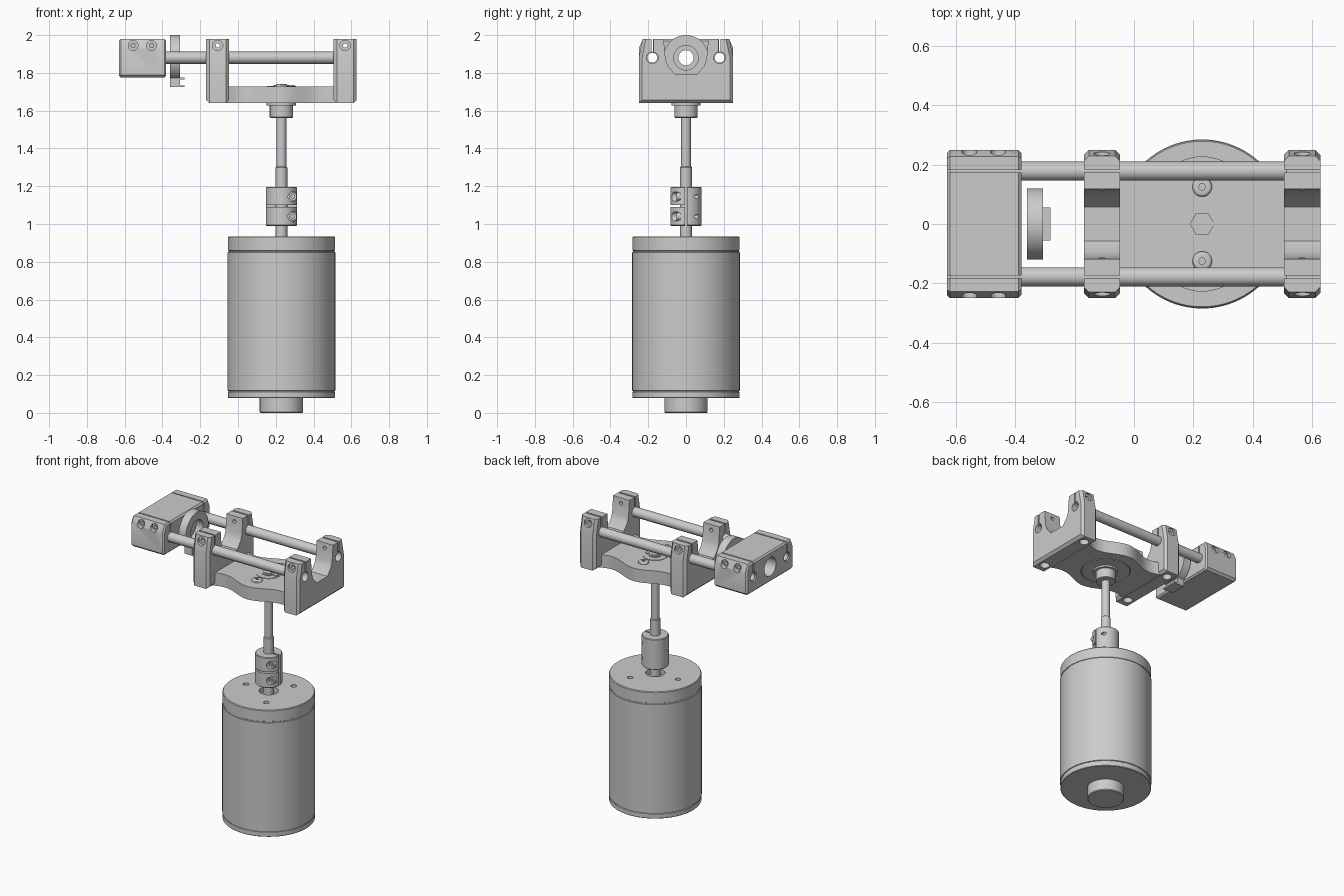
import bpy, bmesh, math
from mathutils import Vector, Matrix

if "Cube" in bpy.data.objects:
    bpy.data.objects.remove(bpy.data.objects["Cube"], do_unlink=True)

grey = bpy.data.materials.new("machined grey")
grey.use_nodes = True
COLOUR = (0.6, 0.6, 0.6, 1)
grey.diffuse_color = COLOUR
grey.node_tree.nodes["Principled BSDF"].inputs["Base Color"].default_value = COLOUR

AXIS = 0.23      # x of the motor axis
ROD_Y, ROD_Z = 0.178, 1.88
POSTS = (-0.108, 0.567)


def to_object(name, bm):
    bmesh.ops.recalc_face_normals(bm, faces=bm.faces)
    mesh = bpy.data.meshes.new(name)
    bm.to_mesh(mesh)
    bm.free()
    mesh.materials.append(grey)
    ob = bpy.data.objects.new(name, mesh)
    bpy.context.collection.objects.link(ob)
    return ob


def prism(name, pts, axis, lo, hi, corner=0):
    """Extrude a 2D outline along an axis; optionally chamfer the outer end corners."""
    place = {"x": lambda a, b, t: (t, a, b),
             "y": lambda a, b, t: (a, t, b),
             "z": lambda a, b, t: (a, b, t)}[axis]
    bm = bmesh.new()
    face = bm.faces.new([bm.verts.new(place(a, b, lo)) for a, b in pts])
    res = bmesh.ops.extrude_face_region(bm, geom=[face])
    top = [v for v in res["geom"] if isinstance(v, bmesh.types.BMVert)]
    bmesh.ops.translate(bm, verts=top, vec=Vector(place(0, 0, hi - lo)))
    if corner:
        edges = [e for e in bm.edges if all(abs(v.co.y) > 0.22 for v in e.verts)
                 and abs(e.verts[0].co.x - e.verts[1].co.x) < 1e-5]
        bmesh.ops.bevel(bm, geom=edges, offset=corner, segments=1, affect="EDGES")
    return to_object(name, bm)


def cyl(name, r, axis, a, b, lo, hi, sides=48):
    pts = [(a + r * math.cos(2 * math.pi * i / sides),
            b + r * math.sin(2 * math.pi * i / sides)) for i in range(sides)]
    return prism(name, pts, axis, lo, hi)


def box(name, x0, x1, y0, y1, z0, z1):
    return prism(name, [(x0, y0), (x1, y0), (x1, y1), (x0, y1)], "z", z0, z1)


def lathe(name, profile, steps=96):
    """Spin (radius, z) points round the motor axis."""
    bm = bmesh.new()
    vs = [bm.verts.new((r, 0, z)) for r, z in profile]
    es = [bm.edges.new(p) for p in zip(vs, vs[1:])]
    bmesh.ops.spin(bm, geom=vs + es, cent=(0, 0, 0), axis=(0, 0, 1),
                   angle=2 * math.pi, steps=steps)
    bmesh.ops.remove_doubles(bm, verts=bm.verts, dist=1e-5)
    bmesh.ops.translate(bm, verts=bm.verts, vec=(AXIS, 0, 0))
    return to_object(name, bm)


def combine(target, others, mode="DIFFERENCE"):
    bpy.context.view_layer.objects.active = target
    for other in others:
        m = target.modifiers.new("cut", "BOOLEAN")
        m.operation, m.solver, m.object = mode, "EXACT", other
        bpy.ops.object.modifier_apply(modifier=m.name)
        bpy.data.objects.remove(other, do_unlink=True)


# Motor: can with rear boss, end-cap grooves, shaft recess and mounting holes
motor = lathe("motor_body", [
    (0, 0), (0.11, 0), (0.115, 0.005), (0.115, 0.078), (0.28, 0.078), (0.283, 0.081),
    (0.283, 0.11), (0.28, 0.112), (0.28, 0.116), (0.285, 0.118), (0.285, 0.85),
    (0.28, 0.852), (0.28, 0.858), (0.283, 0.86), (0.283, 0.93), (0.279, 0.935),
    (0.06, 0.935), (0.06, 0.9), (0, 0.9)])
combine(motor, [cyl("hole", 0.018, "z", AXIS + 0.17 * math.cos(math.radians(d)),
                    0.17 * math.sin(math.radians(d)), 0.88, 1, 20) for d in (-60, 60, 180)])

# Stepped shaft
lathe("drive_shaft", [(0, 0.89), (0.031, 0.89), (0.031, 1.3), (0.026, 1.305),
                      (0.026, 1.74), (0, 1.74)], 32)

# Clamp coupling: slits and two clamp screws
coupling = lathe("shaft_coupling", [(0, 0.99), (0.079, 0.99), (0.083, 0.994),
                                    (0.083, 1.192), (0.079, 1.196), (0, 1.196)], 64)
cuts = [box("slit", AXIS, AXIS + 0.1, -0.006, 0.006, 0.98, 1.21),
        box("slit", AXIS - 0.1, AXIS + 0.1, -0.1, -0.005, 1.09, 1.1)]
for z in (1.04, 1.145):
    cuts += [cyl("bore", 0.025, "y", AXIS + 0.06, z, -0.1, -0.03, 24),
             cyl("bore", 0.011, "y", AXIS + 0.06, z, -0.05, 0.1, 16)]
combine(coupling, cuts)
for z in (1.04, 1.145):
    screw = cyl("clamp_screw", 0.021, "y", AXIS + 0.06, z, -0.05, -0.028, 24)
    combine(screw, [cyl("socket", 0.01, "y", AXIS + 0.06, z, -0.06, -0.036, 6)])

# Bearing sleeve under the base plate
lathe("bearing_sleeve", [(0, 1.562), (0.058, 1.562), (0.062, 1.566), (0.062, 1.628),
                         (0.078, 1.628), (0.078, 1.645), (0, 1.645)], 64)

# Base plate with wavy sides
xs = [-0.06 + 0.58 * i / 48 for i in range(49)]
wave = [(x, 0.197 + 0.031 * math.cos(2 * math.pi * (x - AXIS) / 0.42)) for x in xs]
plate = prism("base_plate", wave + [(x, -y) for x, y in reversed(wave)], "z", 1.64, 1.727)
groove = cyl("groove", 0.155, "z", AXIS, 0, 1.63, 1.646, 64)
combine(groove, [cyl("core", 0.15, "z", AXIS, 0, 1.6, 1.7, 64)])
combine(plate, [groove])

# Two forked uprights that clamp the rods
half = [(0.25, 1.64), (0.25, 1.88), (0.23, 1.98), (0.118, 1.98), (0.108, 1.87),
        (0.094, 1.835), (0.058, 1.793)]
fork = half + [(-y, z) for y, z in reversed(half)]
for label, x in zip(("left_upright", "right_upright"), POSTS):
    up = prism(label, fork, "x", x - 0.061, x + 0.061, 0.017)
    cuts = []
    for s in (-1, 1):
        cuts += [cyl("rod_bore", 0.031, "x", s * ROD_Y, ROD_Z, x - 0.1, x + 0.1, 32),
                 box("slit", x - 0.1, x + 0.1, s * ROD_Y - 0.005, s * ROD_Y + 0.005, 1.89, 2),
                 cyl("counterbore", 0.028, "y", x, 1.945, *sorted((s * 0.222, s * 0.3)), 24),
                 cyl("foot_hole", 0.03, "z", x, s * 0.19, 1.6, 1.74, 24)]
    cuts.append(cyl("screw_hole", 0.012, "y", x, 1.945, -0.3, 0.3, 16))
    combine(up, cuts)

# Hollow rods
for s, label in ((-1, "front_rod"), (1, "back_rod")):
    rod = cyl(label, 0.032, "x", s * ROD_Y, ROD_Z, -0.62, 0.515, 40)
    combine(rod, [cyl("bore", 0.026, "x", s * ROD_Y, ROD_Z, -0.7, 0.7, 32)])

# End block with a stepped bore
end = [(0.25, 1.79), (0.25, 1.93), (0.228, 1.98)]
outline = [(0.235, 1.776)] + end + [(-y, z) for y, z in reversed(end)] + [(-0.235, 1.776)]
block = prism("end_block", outline, "x", -0.63, -0.38, 0.01)
cuts = [cyl("bore", 0.04, "x", 0, ROD_Z, -0.7, -0.3),
        cyl("counterbore", 0.062, "x", 0, ROD_Z, -0.7, -0.5)]
for s in (-1, 1):
    cuts += [cyl("rod_bore", 0.031, "x", s * ROD_Y, ROD_Z, -0.7, -0.3, 32),
             box("slit", -0.7, -0.3, s * ROD_Y - 0.004, s * ROD_Y + 0.004, 1.89, 2)]
    for x in (-0.555, -0.458):
        cuts.append(cyl("counterbore", 0.026, "y", x, 1.945, *sorted((s * 0.222, s * 0.3)), 24))
combine(block, cuts)
for s in (-1, 1):
    for x in (-0.555, -0.458):
        cyl("block_screw", 0.014, "y", x, 1.945, *sorted((s * 0.215, s * 0.23)), 6)

# Ring in front of the block with a lipped connector below
ring = cyl("sensor_ring", 0.12, "x", 0, ROD_Z, -0.36, -0.306, 64)
combine(ring, [cyl("bore", 0.065, "x", 0, ROD_Z, -0.5, -0.2)])
box("ring_connector", -0.36, -0.306, -0.055, 0.055, 1.725, 1.79)
for z in (1.724, 1.765):
    box("connector_lip", -0.32, -0.282, -0.055, 0.055, z, z + 0.01)

# Fasteners on top of the plate
cyl("bearing_face", 0.076, "z", AXIS, 0, 1.7, 1.73, 64)
cyl("shaft_nut", 0.042, "z", AXIS, 0, 1.7, 1.737, 6)
cyl("locking_pin", 0.016, "z", AXIS + 0.052, 0, 1.7, 1.735, 20)
for s in (-1, 1):
    head = cyl("plate_screw", 0.033, "z", AXIS, s * 0.125, 1.7, 1.74, 32)
    bev = head.modifiers.new("dome", "BEVEL")
    bev.width, bev.segments = 0.01, 3
    bpy.context.view_layer.objects.active = head
    bpy.ops.object.modifier_apply(modifier=bev.name)
    combine(head, [cyl("socket", 0.012, "z", AXIS, s * 0.125, 1.73, 1.8, 6)])

# Smooth curved walls, keep edges crisp
bpy.ops.object.select_all(action="DESELECT")
for ob in bpy.context.scene.objects:
    if ob.type == "MESH":
        ob.select_set(True)
        bpy.context.view_layer.objects.active = ob
bpy.ops.object.shade_smooth_by_angle(angle=math.radians(30))
